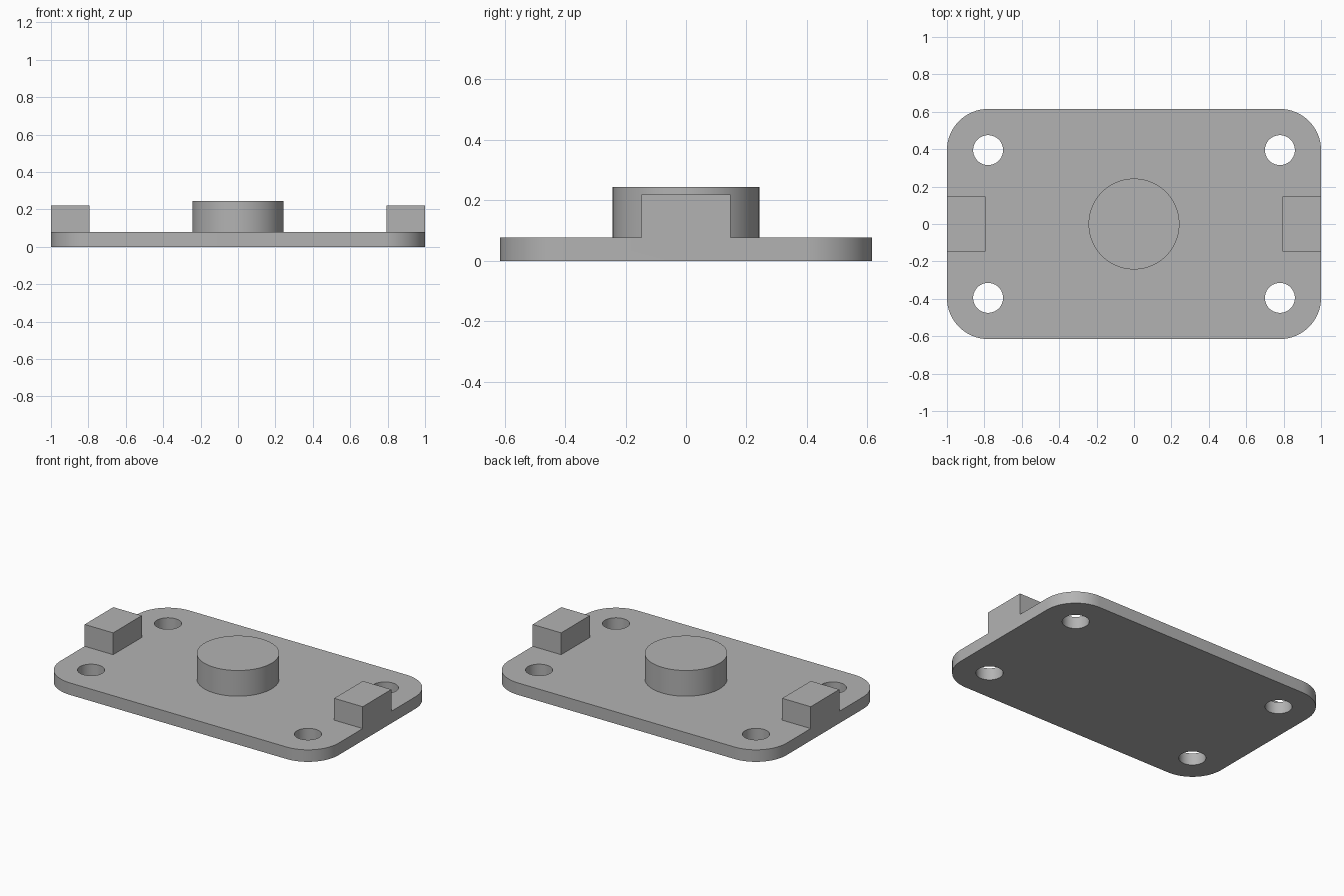
import bpy
import bmesh
from math import radians, sin, cos

if "Cube" in bpy.data.objects:
    bpy.data.objects.remove(bpy.data.objects["Cube"], do_unlink=True)

HALF_X, HALF_Y, THICK = 1.0, 0.615, 0.078
CORNER = 0.22
HOLE_X, HOLE_Y = HALF_X - CORNER, HALF_Y - CORNER

grey = bpy.data.materials.new("mid grey")
grey.use_nodes = True
grey.diffuse_color = (0.45, 0.45, 0.45, 1)
grey.node_tree.nodes["Principled BSDF"].inputs["Base Color"].default_value = grey.diffuse_color


def prism(name, outline, bottom, top):
    """Extrude a flat outline between two heights."""
    bm = bmesh.new()
    face = bm.faces.new([bm.verts.new((x, y, bottom)) for x, y in outline])
    side = bmesh.ops.extrude_face_region(bm, geom=[face])["geom"]
    moved = [v for v in side if isinstance(v, bmesh.types.BMVert)]
    bmesh.ops.translate(bm, verts=moved, vec=(0, 0, top - bottom))
    bmesh.ops.recalc_face_normals(bm, faces=bm.faces)
    mesh = bpy.data.meshes.new(name)
    bm.to_mesh(mesh)
    bm.free()
    mesh.materials.append(grey)
    obj = bpy.data.objects.new(name, mesh)
    bpy.context.collection.objects.link(obj)
    return obj


def arc(cx, cy, radius, start, sweep, steps):
    angles = [radians(start + sweep * i / steps) for i in range(steps + 1)]
    return [(cx + radius * cos(a), cy + radius * sin(a)) for a in angles]


def circle(cx, cy, radius, steps=64):
    return arc(cx, cy, radius, 0, 360, steps)[:-1]


def combine(target, tool, operation):
    """Apply a boolean to the target and discard the tool."""
    mod = target.modifiers.new(tool.name, "BOOLEAN")
    mod.operation, mod.solver, mod.object = operation, "EXACT", tool
    bpy.context.view_layer.objects.active = target
    bpy.ops.object.modifier_apply(modifier=mod.name)
    bpy.data.objects.remove(tool, do_unlink=True)


# Base plate with rounded corners
corners = [(1, 1), (-1, 1), (-1, -1), (1, -1)]
outline = []
for i, (sx, sy) in enumerate(corners):
    outline += arc(sx * HOLE_X, sy * HOLE_Y, CORNER, 90 * i, 90, 16)
plate = prism("mounting_plate", outline, 0, THICK)

# Central round boss, fused to the plate
combine(plate, prism("boss", circle(0, 0, 0.243, 96), THICK / 2, 0.245), "UNION")

# Rectangular end lugs, flush with the plate ends
for side in (-1, 1):
    inner, outer = side * 0.795, side * HALF_X
    lug = [(inner, -0.147), (outer, -0.147), (outer, 0.147), (inner, 0.147)]
    combine(plate, prism("end_lug", lug, THICK / 2, 0.22), "UNION")

# Corner screw holes, concentric with the rounded corners
for sx, sy in corners:
    hole = circle(sx * HOLE_X, sy * HOLE_Y, 0.08)
    combine(plate, prism("screw_hole", hole, -0.1, 0.2), "DIFFERENCE")

# Smooth curved walls, crisp edges
bpy.ops.object.select_all(action="DESELECT")
plate.select_set(True)
bpy.context.view_layer.objects.active = plate
bpy.ops.object.shade_smooth_by_angle(angle=radians(30))
